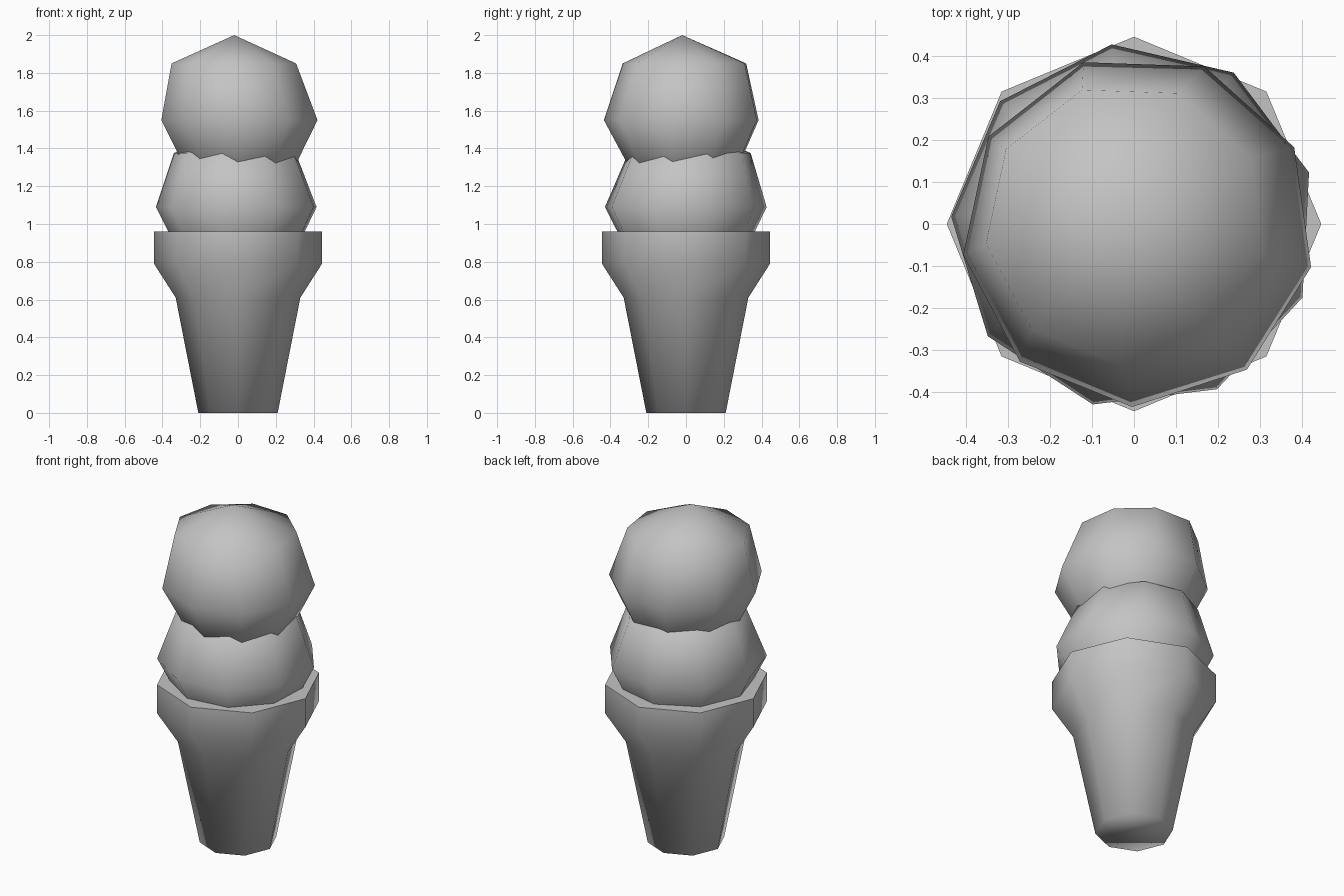
import bpy, bmesh, math
from math import cos, sin, radians

default = bpy.data.objects.get("Cube")
if default:
    bpy.data.objects.remove(default, do_unlink=True)


def make_material(name, color):
    mat = bpy.data.materials.new(name)
    mat.use_nodes = True
    mat.diffuse_color = color
    mat.node_tree.nodes["Principled BSDF"].inputs["Base Color"].default_value = color
    return mat


grey = make_material("plain grey", (0.55, 0.55, 0.55, 1))


def loft(name, sides, phase, rings, sharp_top=False):
    """Stack rings of (x, y, z, radius) from bottom to top; radius 0 is a pole."""
    bm = bmesh.new()
    loops = []
    for x, y, z, r in rings:
        if r == 0:
            loops.append([bm.verts.new((x, y, z))])
            continue
        angles = [radians(phase) + math.tau * i / sides for i in range(sides)]
        loops.append([bm.verts.new((x + r * cos(a), y + r * sin(a), z)) for a in angles])

    # Walls, or fans where a ring is a pole
    for low, high in zip(loops, loops[1:]):
        for i in range(sides):
            j = (i + 1) % sides
            corners = [low[i % len(low)], low[j % len(low)],
                       high[j % len(high)], high[i % len(high)]]
            bm.faces.new(list(dict.fromkeys(corners)))

    # Flat caps
    for loop in (loops[0], loops[-1]):
        if len(loop) > 1:
            cap = bm.faces.new(loop)
            if sharp_top and loop is loops[-1]:
                for edge in cap.edges:
                    edge.smooth = False

    bmesh.ops.recalc_face_normals(bm, faces=bm.faces)
    for face in bm.faces:
        face.smooth = True
    mesh = bpy.data.meshes.new(name)
    bm.to_mesh(mesh)
    bm.free()
    mesh.materials.append(grey)
    obj = bpy.data.objects.new(name, mesh)
    bpy.context.collection.objects.link(obj)
    return obj


# Flared cup with a straight rim
loft("wafer_cup", 8, 0, [(0, 0, 0, 0.21), (0, 0, 0.61, 0.33),
                         (0, 0, 0.79, 0.445), (0, 0, 0.96, 0.445)], sharp_top=True)

# Lower scoop, resting in the cup
loft("lower_scoop", 9, 17, [(0, 0, 0.68, 0), (0, 0, 0.82, 0.3),
                            (0, -0.005, 1.09, 0.435),
                            (-0.01, 0.015, 1.375, 0.33), (-0.01, 0, 1.53, 0)])

# Upper scoop, sunk into the lower one
loft("upper_scoop", 9, -12, [(0.01, 0, 1.14, 0), (0.01, -0.005, 1.28, 0.285),
                             (0.01, -0.015, 1.55, 0.42),
                             (-0.02, 0, 1.85, 0.335), (-0.02, -0.02, 2.0, 0)])
